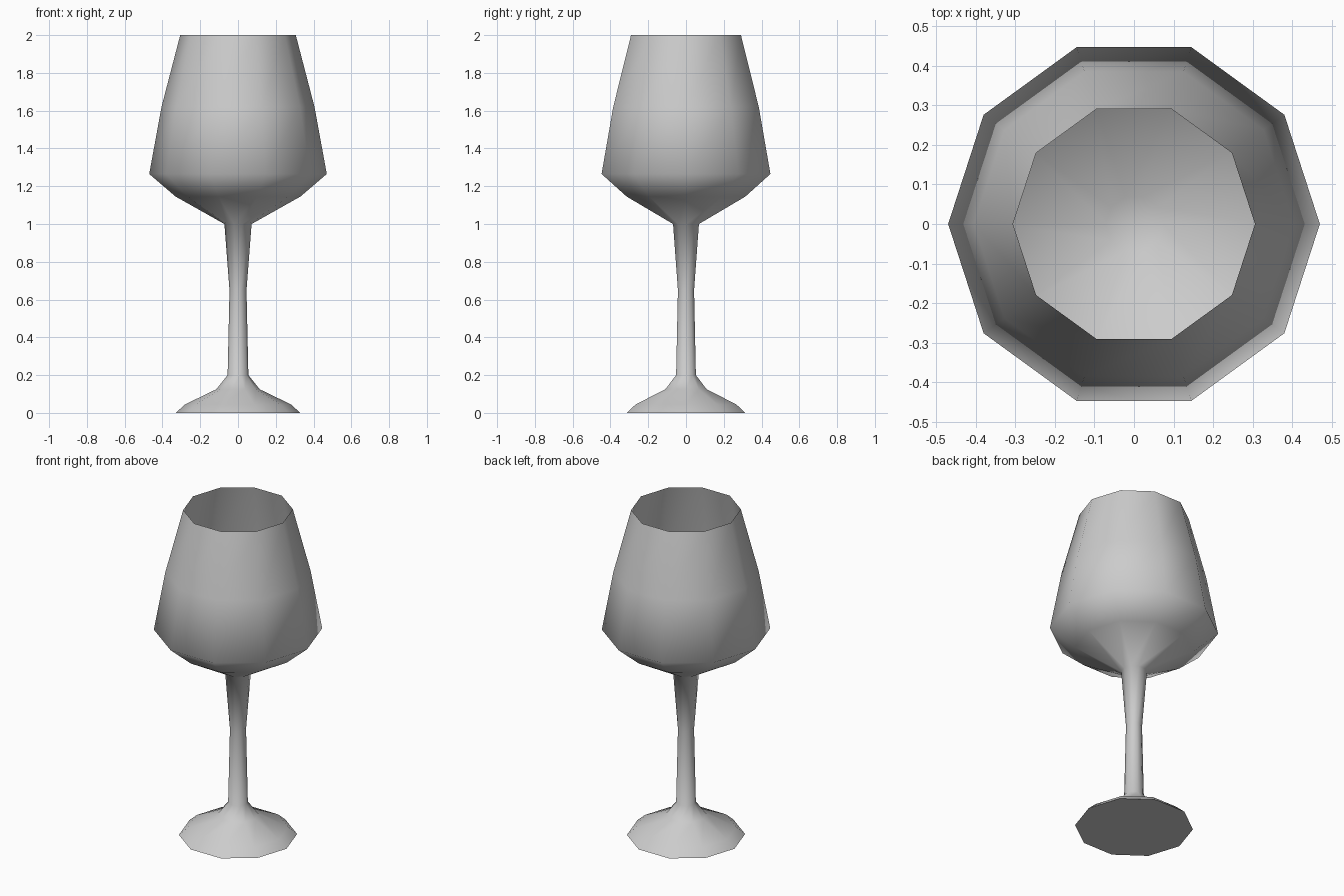
import bpy, bmesh
from math import sin, cos, pi, radians

if "Cube" in bpy.data.objects:
    bpy.data.objects.remove(bpy.data.objects["Cube"])

SIDES = 10

# Profile (radius, height): foot, stem, outer bowl, rim, then the thin inner bowl
profile = [
    (0.33, 0.0), (0.28, 0.045), (0.115, 0.125), (0.055, 0.20),
    (0.045, 0.65), (0.072, 1.0),
    (0.33, 1.145), (0.47, 1.265), (0.405, 1.62), (0.306, 2.0),
    (0.400, 1.62), (0.464, 1.268), (0.327, 1.15), (0.072, 1.007),
]

bm = bmesh.new()
rings = [[bm.verts.new((r * cos(2 * pi * i / SIDES), r * sin(2 * pi * i / SIDES), z))
          for i in range(SIDES)] for r, z in profile]

# Walls between neighbouring rings
for low, high in zip(rings, rings[1:]):
    for i in range(SIDES):
        j = (i + 1) % SIDES
        bm.faces.new((low[i], low[j], high[j], high[i]))

# Underside of the foot and floor of the bowl
bm.faces.new(rings[0][::-1])
bm.faces.new(rings[-1])

mesh = bpy.data.meshes.new("wine_glass")
bm.to_mesh(mesh)
bm.free()
glass = bpy.data.objects.new("wine_glass", mesh)
bpy.context.collection.objects.link(glass)

# Smooth everywhere except the rim and the foot's lower edge
bpy.context.view_layer.objects.active = glass
glass.select_set(True)
bpy.ops.object.shade_smooth_by_angle(angle=radians(100))
